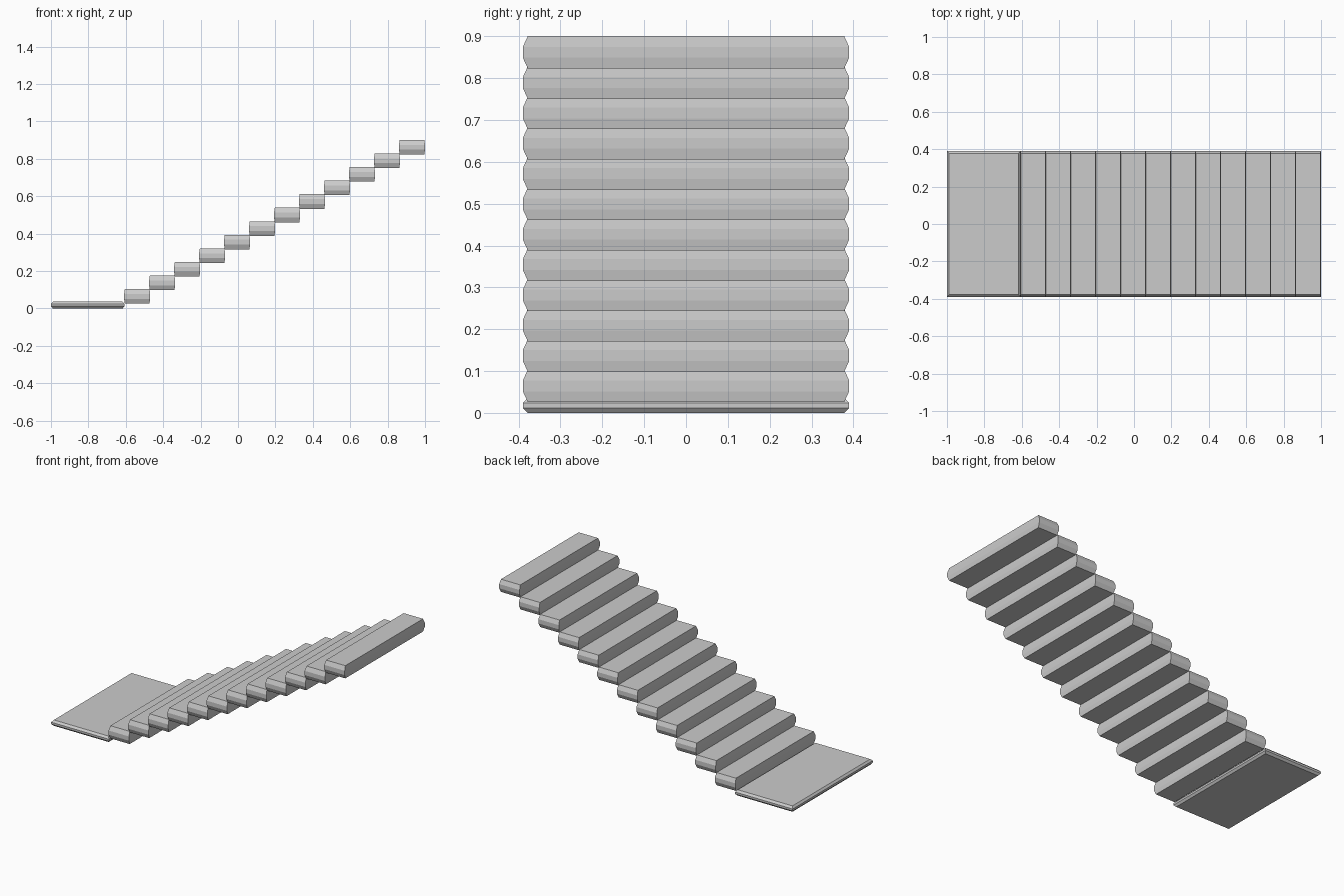
import bpy, bmesh

if "Cube" in bpy.data.objects:
    bpy.data.objects.remove(bpy.data.objects["Cube"])


def slab(name, x0, x1, half_y, z0, z1, inset_x, inset_y):
    """Plank with a three-band edge: chamfer, upright middle, chamfer."""
    bm = bmesh.new()
    h = z1 - z0
    rings = []
    for t, inset in ((0, 1), (1 / 3, 0), (2 / 3, 0), (1, 1)):
        a, b = x0 + inset * inset_x, x1 - inset * inset_x
        w = half_y - inset * inset_y
        corners = ((a, -w), (b, -w), (b, w), (a, w))
        rings.append([bm.verts.new((x, y, z0 + h * t)) for x, y in corners])
    bm.faces.new(rings[0][::-1])
    bm.faces.new(rings[-1])
    for low, high in zip(rings, rings[1:]):
        for i in range(4):
            j = (i + 1) % 4
            bm.faces.new((low[i], low[j], high[j], high[i]))
    mesh = bpy.data.meshes.new(name)
    bm.to_mesh(mesh)
    bm.free()
    obj = bpy.data.objects.new(name, mesh)
    bpy.context.collection.objects.link(obj)
    return obj


# Landing plate at the foot of the stairs
slab("landing", -1.0, -0.607, 0.39, 0.0, 0.036, 0.01, 0.012)

# Twelve floating treads climbing towards +x
STEPS, RUN, RISE = 12, 0.1336, 0.0725
for i in range(STEPS):
    x, z = -0.609 + i * RUN, 0.0255 + i * RISE
    slab(f"step_{i + 1:02d}", x, x + 0.1394, 0.39, z, z + 0.078, 0.004, 0.012)
